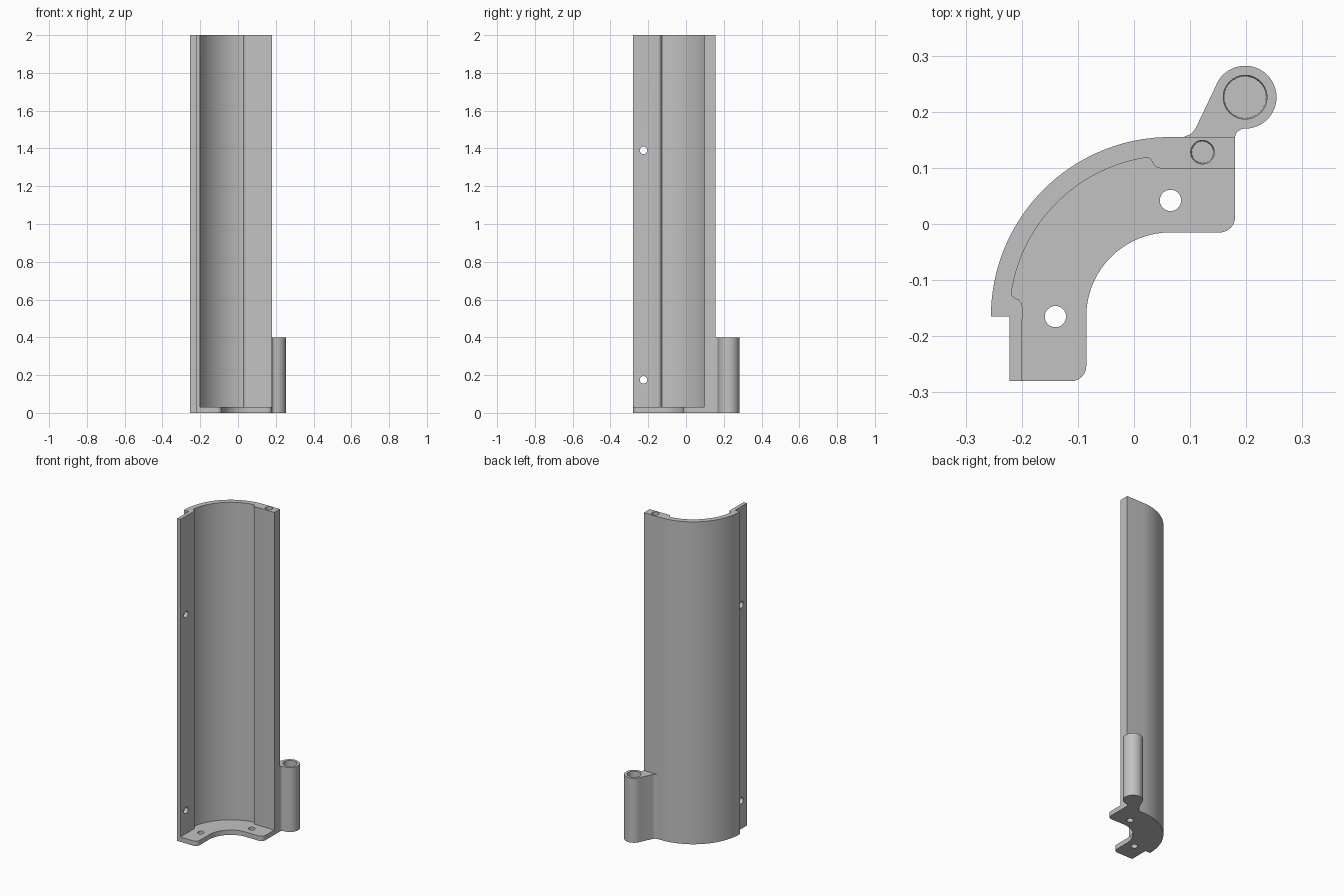
import bpy
import bmesh
from math import sin, cos, pi, radians
from mathutils import Matrix

if "Cube" in bpy.data.objects:
    bpy.data.objects.remove(bpy.data.objects["Cube"])

grey = bpy.data.materials.new("plain grey")
grey.use_nodes = True
colour = (0.54, 0.54, 0.54, 1)
grey.diffuse_color = colour
grey.node_tree.nodes["Principled BSDF"].inputs["Base Color"].default_value = colour

CX, CY = 0.065, -0.165      # common centre of the curved shell
FLOOR, TOP, HINGE_TOP = 0.03, 2.0, 0.40


def arc(cx, cy, r, start, end, steps):
    """Points along an arc, angles in degrees."""
    angles = [radians(start + (end - start) * i / steps) for i in range(steps + 1)]
    return [(cx + r * cos(a), cy + r * sin(a)) for a in angles]


def prism(name, outline, z0, z1):
    """Extrude a closed outline straight up."""
    bm = bmesh.new()
    face = bm.faces.new([bm.verts.new((x, y, z0)) for x, y in outline])
    res = bmesh.ops.extrude_face_region(bm, geom=[face])
    top = [v for v in res["geom"] if isinstance(v, bmesh.types.BMVert)]
    bmesh.ops.translate(bm, verts=top, vec=(0, 0, z1 - z0))
    bmesh.ops.recalc_face_normals(bm, faces=bm.faces)
    mesh = bpy.data.meshes.new(name)
    bm.to_mesh(mesh)
    bm.free()
    mesh.materials.append(grey)
    ob = bpy.data.objects.new(name, mesh)
    bpy.context.collection.objects.link(ob)
    return ob


def drill(ob, centre, r_low, r_high, depth, axis="Z"):
    """Cut a round hole centred on a point along an axis."""
    bm = bmesh.new()
    turn = Matrix.Rotation(pi / 2, 4, "Y") if axis == "X" else Matrix()
    bmesh.ops.create_cone(bm, cap_ends=True, segments=40, radius1=r_low,
                          radius2=r_high, depth=depth,
                          matrix=Matrix.Translation(centre) @ turn)
    mesh = bpy.data.meshes.new("hole_cutter")
    bm.to_mesh(mesh)
    bm.free()
    mesh.materials.append(grey)
    cutter = bpy.data.objects.new("hole_cutter", mesh)
    cutter.hide_render = True
    bpy.context.collection.objects.link(cutter)
    mod = ob.modifiers.new("hole", "BOOLEAN")
    mod.operation, mod.solver, mod.object = "DIFFERENCE", "EXACT", cutter
    bpy.context.view_layer.objects.active = ob
    bpy.ops.object.modifier_apply(modifier=mod.name)
    bpy.data.objects.remove(cutter)


# Outer side shared by the shell and the floor plate
outer = [(-0.222, -0.28), (-0.222, CY)] + arc(CX, CY, 0.32, 180, 90, 48) + [(0.18, 0.155)]

# Tall curved shell with a thick flange at each end
shoulder = [(0.048, 0.099), (0.040, 0.101), (0.035, 0.105), (0.032, 0.112), (0.028, 0.117)]
mirrored = [(CX - (y - CY), CY - (x - CX)) for x, y in reversed(shoulder)]
inner = ([(0.18, 0.099)] + shoulder + arc(CX, CY, 0.2866, 99, 171, 40)
         + mirrored + [(-0.2, -0.28)])
shell = prism("curved_shell", outer + inner, FLOOR, TOP)
for z in (0.175, 1.39):
    drill(shell, (-0.21, -0.225, z), 0.02, 0.02, 0.08, "X")
drill(shell, (0.122, 0.128, TOP - 0.05), 0.019, 0.021, 0.1002)

# Floor plate with rounded corners and two screw holes
plate = (outer + arc(0.153, 0.012, 0.027, 0, -90, 10)
         + arc(CX, CY, 0.15, 90, 180, 32)
         + arc(-0.112, -0.253, 0.027, 0, -90, 10))
floor = prism("floor_plate", plate, 0, FLOOR)
for x, y in ((CX, 0.042), (-0.14, CY)):
    drill(floor, (x, y, FLOOR / 2), 0.019, 0.019, 0.1)

# Hinge barrel on a short arm, with a blind pin socket
HX, HY = 0.198, 0.226
arm = ([(0.09, 0.153), (0.09, 0.156), (0.099, 0.159), (0.106, 0.165), (0.111, 0.173)]
       + arc(HX, HY, 0.056, 160, -92, 48)
       + [(0.189, 0.168), (0.183, 0.163), (0.18, 0.156), (0.18, 0.153)])
hinge = prism("hinge_barrel", arm, 0, HINGE_TOP)
drill(hinge, (HX, HY, (HINGE_TOP + FLOOR) / 2), 0.037, 0.039, HINGE_TOP - FLOOR + 0.0002)

# Smooth the curves, keep the corners crisp
bpy.ops.object.select_all(action="DESELECT")
for ob in (shell, floor, hinge):
    ob.select_set(True)
bpy.context.view_layer.objects.active = shell
bpy.ops.object.shade_smooth_by_angle(angle=radians(30))
